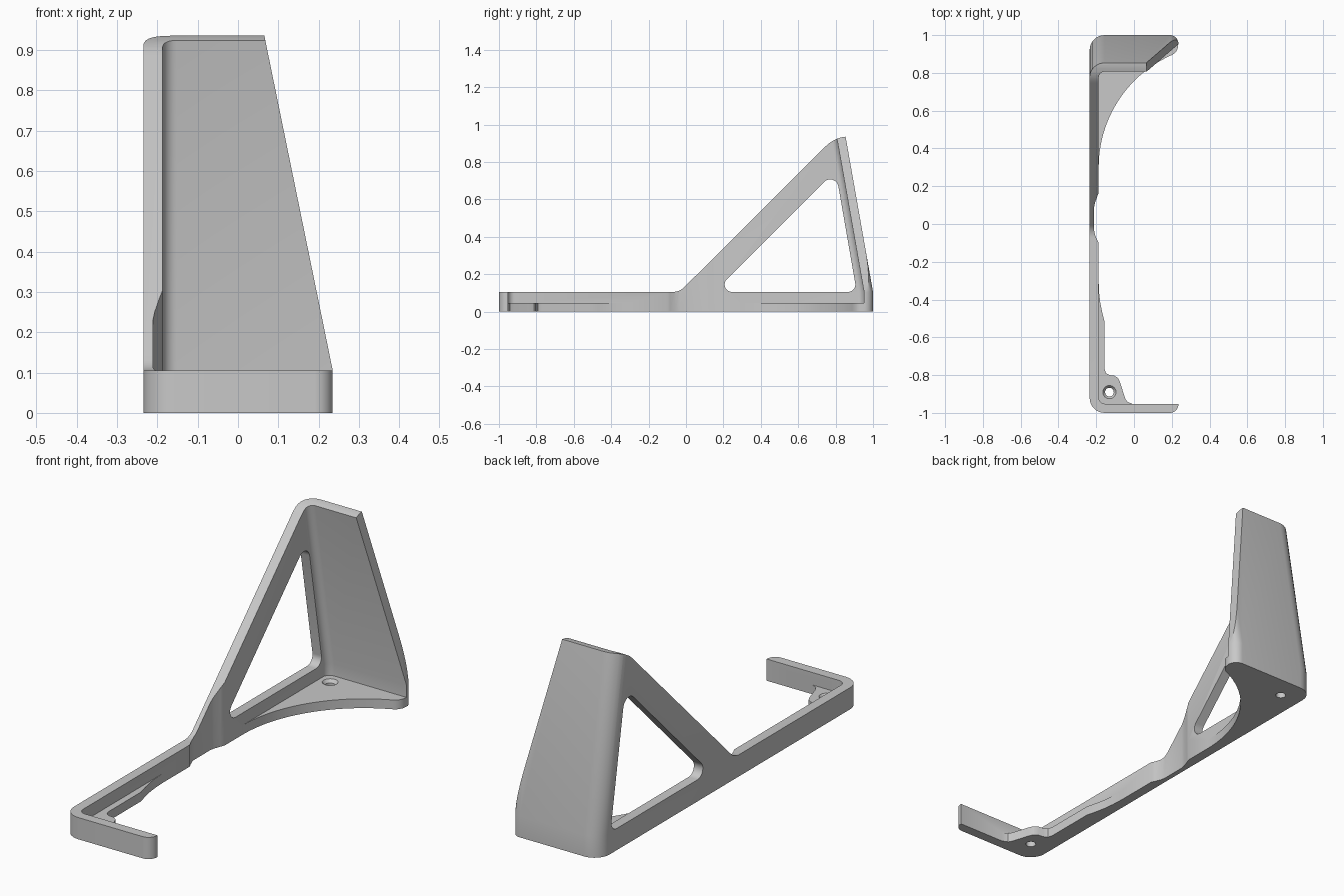
import bpy, bmesh, math
from mathutils import Vector

if "Cube" in bpy.data.objects:
    bpy.data.objects.remove(bpy.data.objects["Cube"])

GREY = bpy.data.materials.new("plain grey")
GREY.diffuse_color = (0.58, 0.58, 0.58, 1)
GREY.use_nodes = True
GREY.node_tree.nodes["Principled BSDF"].inputs["Base Color"].default_value = GREY.diffuse_color


def arc(cx, cy, r, a0, a1, n=10):
    """Points on a circle between two angles in degrees."""
    steps = [math.radians(a0 + (a1 - a0) * i / n) for i in range(n + 1)]
    return [(cx + r * math.cos(a), cy + r * math.sin(a)) for a in steps]


def rounded(corners, n=8):
    """Polygon from (x, y, radius) corners, each filleted."""
    out = []
    for i, (x, y, r) in enumerate(corners):
        if r == 0:
            out.append((x, y))
            continue
        p = Vector((x, y))
        a = (Vector(corners[i - 1][:2]) - p).normalized()
        b = (Vector(corners[(i + 1) % len(corners)][:2]) - p).normalized()
        half = math.acos(a.dot(b)) / 2
        c = p + (a + b).normalized() * (r / math.sin(half))
        s = p + a * (r / math.tan(half)) - c
        e = p + b * (r / math.tan(half)) - c
        turn = math.atan2(s.x * e.y - s.y * e.x, s.dot(e))
        start = math.atan2(s.y, s.x)
        out += arc(c.x, c.y, r, math.degrees(start), math.degrees(start + turn), n)
    return out


def loft(name, rings):
    """Closed solid through equally sized rings of points."""
    bm = bmesh.new()
    vs = [[bm.verts.new(p) for p in ring] for ring in rings]
    n = len(vs[0])
    for lo, hi in zip(vs, vs[1:]):
        for i in range(n):
            j = (i + 1) % n
            bm.faces.new((lo[i], lo[j], hi[j], hi[i]))
    bm.faces.new(vs[0][::-1])
    bm.faces.new(vs[-1])
    bmesh.ops.recalc_face_normals(bm, faces=bm.faces)
    me = bpy.data.meshes.new(name)
    bm.to_mesh(me)
    bm.free()
    ob = bpy.data.objects.new(name, me)
    bpy.context.collection.objects.link(ob)
    me.materials.append(GREY)
    return ob


def prism_z(name, pts, z0, z1):
    return loft(name, [[(x, y, z) for x, y in pts] for z in (z0, z1)])


def prism_x(name, pts, x0, x1):
    return loft(name, [[(x, y, z) for y, z in pts] for x in (x0, x1)])


def prism_y(name, pts, y0, y1):
    return loft(name, [[(x, y, z) for x, z in pts] for y in (y0, y1)])


def boolean(ob, tool, op):
    m = ob.modifiers.new(op, 'BOOLEAN')
    m.operation, m.object, m.solver = op, tool, 'EXACT'
    bpy.context.view_layer.objects.active = ob
    bpy.ops.object.modifier_apply(modifier=m.name)
    bpy.data.objects.remove(tool)


# C-shaped wall, upright at the foot and leaning forward above it
L, R, T, FOOT, TOP = -0.235, 0.235, 0.048, 0.105, 0.937
OVER = TOP + 0.05
LEAN = 0.147 * (OVER - FOOT) / (TOP - FOOT)
wall = rounded([(L, -1, 0.08), (R, -1, 0.045), (R, -0.952, 0),
                (L + T, -0.952, 0.035), (L + T, 0.952, 0.035),
                (R, 0.952, 0), (R, 1, 0.045), (L, 1, 0.08)])
bracket = loft("bracket", [
    [(x, y, 0) for x, y in wall],
    [(x, y, FOOT) for x, y in wall],
    [(x, y - LEAN, OVER) for x, y in wall]])

# side silhouette: low strip rising to the tall back
side = rounded([(-1.3, -0.1, 0), (1.3, -0.1, 0), (1.3, TOP, 0),
                (0.80, TOP, 0.18), (-0.035, FOOT, 0.09), (-1.3, FOOT, 0)])
boolean(bracket, prism_x("side_outline", side, -0.5, 0.5), 'INTERSECT')

# triangular window in the side wall
window = rounded([(0.15, FOOT, 0.04), (0.913, FOOT, 0.04), (0.80, 0.755, 0.045)])
boolean(bracket, prism_x("window_cutter", window, -0.4, -0.155), 'DIFFERENCE')

# sloping free edge of the back wall
slope = [(R + 0.0102, FOOT - 0.05), (0.065 - 0.0204, TOP + 0.1),
         (0.6, TOP + 0.1), (0.6, FOOT - 0.05)]
boolean(bracket, prism_y("edge_cutter", slope, 0.4, 1.3), 'DIFFERENCE')

# shallow vertical groove inside the side wall
groove = [(L + T + 0.05, -0.10), (L + T, -0.10), (-0.195, -0.085), (-0.207, -0.055),
          (-0.211, -0.035), (-0.211, 0.09), (-0.207, 0.11), (-0.195, 0.145),
          (L + T, 0.165), (L + T + 0.05, 0.165)]
boolean(bracket, prism_z("groove_cutter", groove, -0.1, 0.6), 'DIFFERENCE')

# curved back floor plate
PLATE = 0.045
back = [(-0.21, 0.30)] + arc(-0.187 + 0.65, 0.30, 0.65, 180, 115, 24)
back += [(0.207, 0.898), (0.222, 0.911), (0.231, 0.928), (0.234, 0.945),
         (0.234, 0.953), (0.2, 0.975), (-0.19, 0.975), (-0.21, 0.95)]
boolean(bracket, prism_z("back_plate", back, 0, PLATE), 'UNION')

# small front floor plate
front = [(-0.21, -0.31), (L + T, -0.31), (-0.184, -0.37), (-0.178, -0.42), (-0.168, -0.47),
         (-0.155, -0.52), (-0.155, -0.77), (-0.148, -0.79), (-0.13, -0.80), (-0.105, -0.803),
         (-0.085, -0.815), (-0.073, -0.84), (-0.048, -0.92), (-0.037, -0.94),
         (-0.01, -0.952), (-0.01, -0.975), (-0.19, -0.975), (-0.21, -0.95)]
boolean(bracket, prism_z("front_plate", front, 0, PLATE), 'UNION')

# countersunk screw holes
for y in (-0.89, 0.89):
    rings = []
    for z, r in ((-0.02, 0.023), (0.03, 0.023), (PLATE, 0.035), (0.06, 0.035)):
        rings.append([(px, py, z) for px, py in arc(-0.13, y, r, 0, 345, 23)])
    boolean(bracket, loft("screw_cutter", rings), 'DIFFERENCE')

# smooth curves, sharp edges
bpy.context.view_layer.objects.active = bracket
bracket.select_set(True)
bpy.ops.object.shade_smooth_by_angle(angle=math.radians(30))
